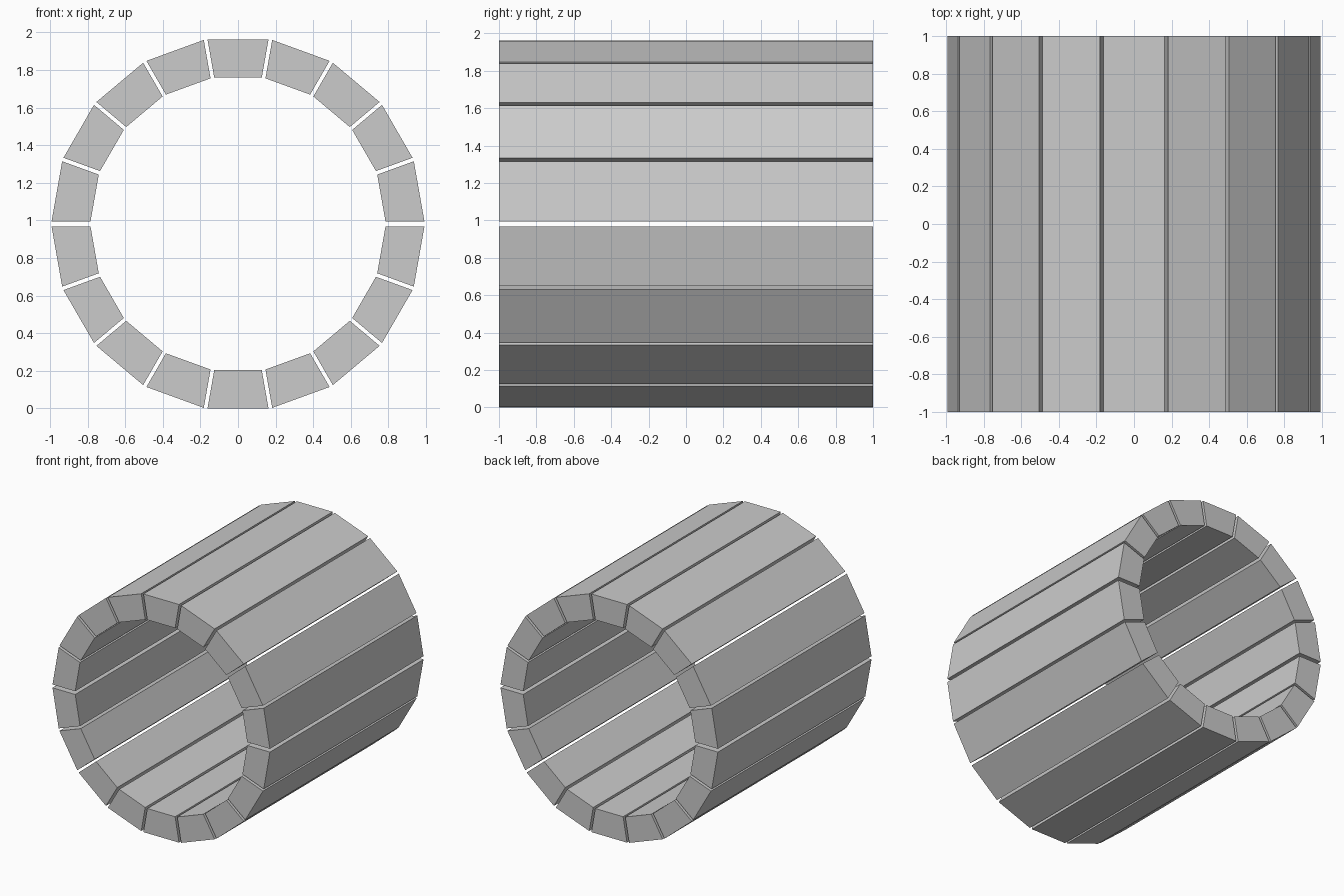
import bpy
from math import sin, cos, tan, pi

if "Cube" in bpy.data.objects:
    bpy.data.objects.remove(bpy.data.objects["Cube"])

N = 18                       # staves in the ring
STEP = 2 * pi / N
HALF = STEP / 2
GAP = 0.010                  # half the slot between neighbouring staves
R_OUT = 0.993 * cos(HALF)    # distance from axis to outer flat
R_IN = 0.786 * cos(HALF)     # distance from axis to inner flat
Z_LOW = R_OUT                # axis of lower half, resting on z = 0
Z_UP = Z_LOW + 0.007         # upper half sits slightly higher


def add_stave(name, angle, zc):
    """Trapezoid stave centred on an angle, running along y."""
    profile = []
    for r, side in ((R_IN, -1), (R_OUT, -1), (R_OUT, 1), (R_IN, 1)):
        w = side * (r * tan(HALF) - GAP / cos(HALF))
        profile.append((r * cos(angle) - w * sin(angle),
                        zc + r * sin(angle) + w * cos(angle)))
    verts = [(x, y, z) for y in (-1, 1) for x, z in profile]
    faces = [(0, 1, 2, 3), (7, 6, 5, 4)]
    faces += [(i, i + 4, (i + 1) % 4 + 4, (i + 1) % 4) for i in range(4)]
    mesh = bpy.data.meshes.new(name)
    mesh.from_pydata(verts, [], faces)
    mesh.update()
    obj = bpy.data.objects.new(name, mesh)
    bpy.context.collection.objects.link(obj)


# Ring of staves: upper half, then lower half
for k in range(N):
    upper = k < N // 2
    add_stave(f"{'upper' if upper else 'lower'}_stave_{k % (N // 2) + 1}",
              (k + 0.5) * STEP, Z_UP if upper else Z_LOW)
